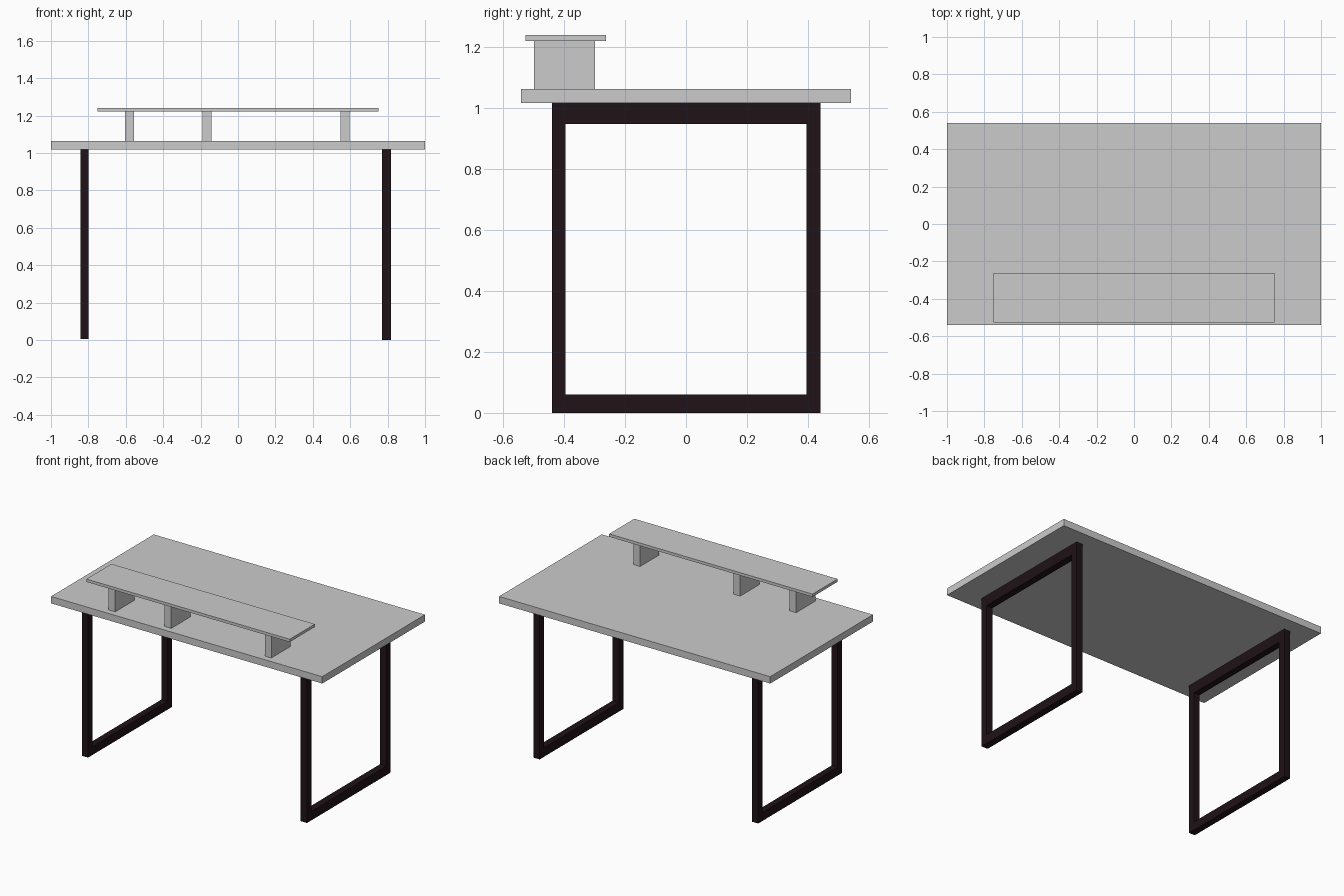
import bpy

if "Cube" in bpy.data.objects:
    bpy.data.objects.remove(bpy.data.objects["Cube"])

dark = bpy.data.materials.new("dark_metal")
dark.diffuse_color = (0.014, 0.006, 0.008, 1)
dark.use_nodes = True
dark.node_tree.nodes["Principled BSDF"].inputs["Base Color"].default_value = dark.diffuse_color


def box(name, x, y, z, mat=None):
    """Box from (min, max) ranges on each axis."""
    r = (x, y, z)
    bpy.ops.mesh.primitive_cube_add(size=1, location=[(a + b) / 2 for a, b in r])
    ob = bpy.context.object
    ob.name = name
    ob.scale = [b - a for a, b in r]
    bpy.ops.object.transform_apply(location=False, rotation=False, scale=True)
    if mat:
        ob.data.materials.append(mat)
    return ob


# Table top
box("table_top", (-1, 1), (-0.541, 0.541), (1.017, 1.063))

# Raised shelf on three supports
box("shelf", (-0.75, 0.75), (-0.526, -0.262), (1.221, 1.24))
for i, x in enumerate((-0.58, -0.167, 0.571)):
    box(f"shelf_support_{i + 1}", (x - 0.024, x + 0.024), (-0.499, -0.298), (1.063, 1.221))

# Rectangular leg frames: two posts, a top rail and a foot rail each
for side, x0, x1, base in (("left", -0.842, -0.798, 0.004), ("right", 0.77, 0.817, 0.0)):
    xs = (x0, x1)
    box(f"{side}_front_leg", xs, (-0.44, -0.395), (base, 1.017), dark)
    box(f"{side}_back_leg", xs, (0.395, 0.442), (base, 1.017), dark)
    box(f"{side}_top_rail", xs, (-0.395, 0.395), (0.948, 1.017), dark)
    box(f"{side}_foot_rail", xs, (-0.395, 0.395), (base, 0.06), dark)
